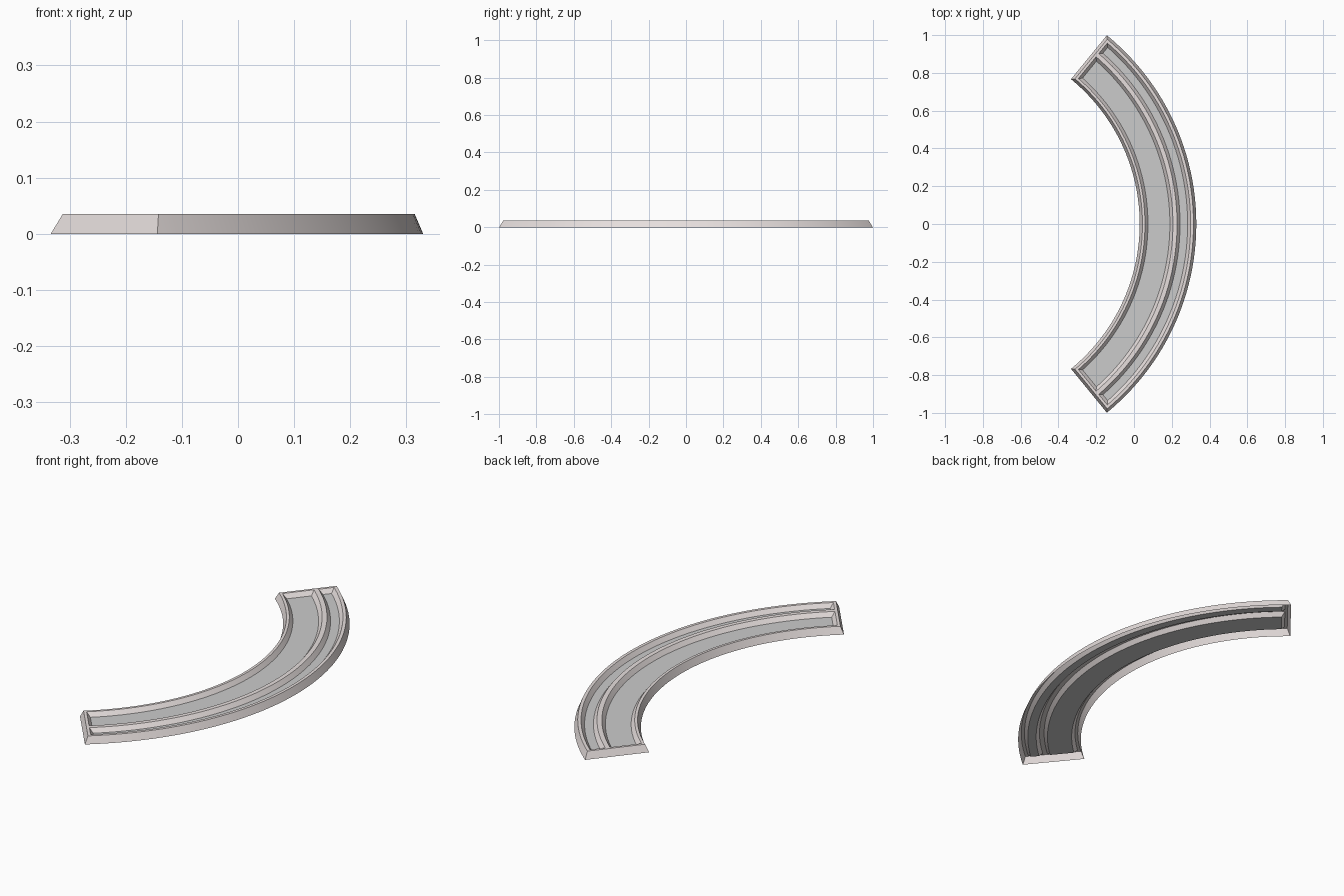
import bpy, bmesh, math

if "Cube" in bpy.data.objects:
    bpy.data.objects.remove(bpy.data.objects["Cube"])

CX = -0.96                      # arc centre
HALF = math.radians(50.75)      # half sweep of the arc
TOP, PANE = 0.035, 0.014        # ridge height and pane height
STEPS = 48

# radial cross-section: radius, level (0 = foot, 1 = ridge, 2 = pane)
RADII = [(0.99, 0), (1.005, 1), (1.018, 1), (1.034, 2),
         (1.15, 2), (1.166, 1), (1.188, 1), (1.204, 2),
         (1.244, 2), (1.26, 1), (1.275, 1), (1.29, 0)]
# end bar cross-section: inset from the end line, level
ENDS = [(0.0, 0), (0.015, 1), (0.028, 1), (0.044, 2)]


def height(a, b):
    if a == 0 or b == 0:
        return 0.0
    return TOP if a == 1 or b == 1 else PANE


def stations():
    """Stations along the arc: end insets, then even steps, mirrored."""
    first = [(-1, t, lv) for t, lv in ENDS]
    mid = [(-1 + 2 * k / STEPS, 0.044, 2) for k in range(1, STEPS)]
    last = [(1, t, lv) for t, lv in reversed(ENDS)]
    return first + mid + last


def point(r, f, inset, z):
    ang = f * (HALF - math.asin(inset / r))
    return (CX + r * math.cos(ang), r * math.sin(ang), z)


def make_object(name, want_pane, colour=None):
    bm = bmesh.new()
    st = stations()
    grid = [[bm.verts.new(point(r, f, t, height(a, b))) for r, a in RADII]
            for f, t, b in st]
    for j in range(len(st) - 1):
        for i in range(len(RADII) - 1):
            q = [grid[j][i], grid[j][i + 1], grid[j + 1][i + 1], grid[j + 1][i]]
            is_pane = all(abs(v.co.z - PANE) < 1e-6 for v in q)
            if is_pane != want_pane:
                continue
            zs = [round(v.co.z, 5) for v in q]
            odd = [k for k in range(4) if zs.count(zs[k]) == 1]
            if len(odd) == 1:           # mitred corner: split along the mitre
                k = odd[0]
                q = q[k:] + q[:k]
                bm.faces.new((q[0], q[1], q[2]))
                bm.faces.new((q[0], q[2], q[3]))
            else:
                bm.faces.new(q)
    bmesh.ops.delete(bm, geom=[v for v in bm.verts if not v.link_faces],
                     context='VERTS')
    for f in bm.faces:
        f.normal_update()
        if f.normal.z < 0:
            f.normal_flip()
    me = bpy.data.meshes.new(name)
    bm.to_mesh(me)
    bm.free()
    ob = bpy.data.objects.new(name, me)
    bpy.context.collection.objects.link(ob)
    if colour:
        mat = bpy.data.materials.new(name + "_paint")
        mat.diffuse_color = colour
        mat.use_nodes = True
        mat.node_tree.nodes["Principled BSDF"].inputs["Base Color"].default_value = mat.diffuse_color
        me.materials.append(mat)
    bpy.ops.object.select_all(action='DESELECT')
    ob.select_set(True)
    bpy.context.view_layer.objects.active = ob
    bpy.ops.object.shade_smooth_by_angle(angle=math.radians(25))
    return ob


# raised border with the dividing bar
make_object("curved_frame", False, (0.80, 0.74, 0.73, 1))
# recessed flat panels between the bars
make_object("recessed_panels", True)
